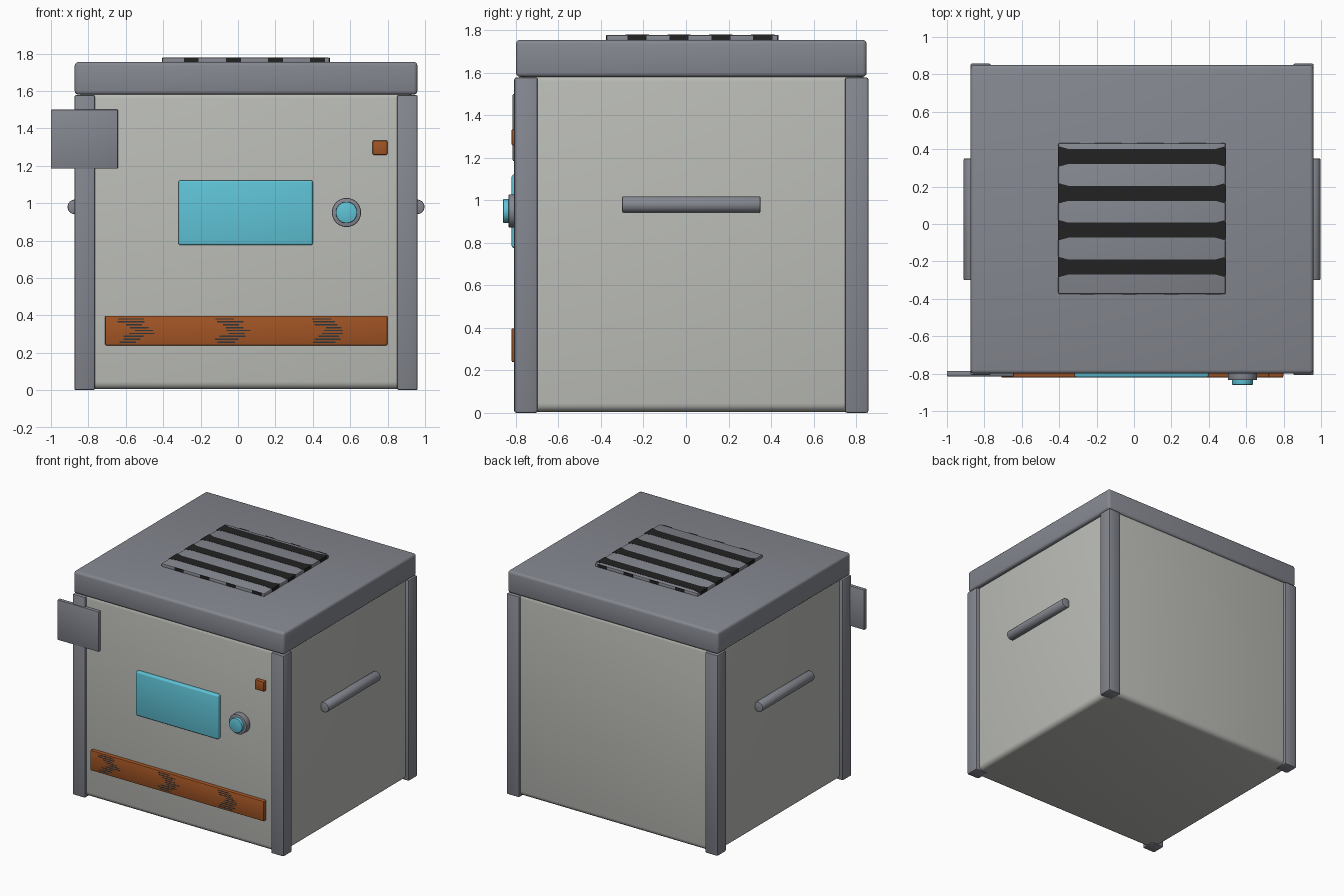
import bpy, bmesh, math, random
from mathutils import Matrix

random.seed(4)
cube = bpy.data.objects.get("Cube")
if cube:
    bpy.data.objects.remove(cube, do_unlink=True)


def material(name, rgb):
    m = bpy.data.materials.new(name)
    m.use_nodes = True
    m.diffuse_color = (*rgb, 1)
    bsdf = next(n for n in m.node_tree.nodes if n.type == 'BSDF_PRINCIPLED')
    bsdf.inputs["Base Color"].default_value = (*rgb, 1)
    bsdf.inputs["Roughness"].default_value = 0.6
    return m


PALE = material("pale grey", (0.50, 0.51, 0.475))
STEEL = material("steel grey", (0.235, 0.245, 0.28))
CYAN = material("cyan", (0.115, 0.55, 0.68))
RUST = material("rust orange", (0.36, 0.09, 0.018))
BLACK = material("black", (0.016, 0.016, 0.016))
SLATE = material("dark slate", (0.025, 0.035, 0.045))

CX, CY = 0.043, 0.025      # middle of the cabinet


def finish(name, bm, mat, bevel=0, segments=3):
    me = bpy.data.meshes.new(name)
    bm.normal_update()
    bm.to_mesh(me)
    bm.free()
    me.materials.append(mat)
    ob = bpy.data.objects.new(name, me)
    bpy.context.collection.objects.link(ob)
    if bevel:
        mod = ob.modifiers.new("Bevel", 'BEVEL')
        mod.width, mod.segments = bevel, segments
        mod.limit_method = 'ANGLE'
        bpy.ops.object.select_all(action='DESELECT')
        ob.select_set(True)
        bpy.context.view_layer.objects.active = ob
        bpy.ops.object.modifier_apply(modifier="Bevel")
        bpy.ops.object.shade_smooth_by_angle(angle=math.radians(40))
    return ob


def add_box(bm, x, y, z):
    size = [b - a for a, b in (x, y, z)]
    mid = [(a + b) / 2 for a, b in (x, y, z)]
    bmesh.ops.create_cube(bm, size=1, matrix=Matrix.Translation(mid) @ Matrix.Diagonal((*size, 1)))


def box(name, x, y, z, mat, bevel=0, segments=3):
    bm = bmesh.new()
    add_box(bm, x, y, z)
    return finish(name, bm, mat, bevel, segments)


def rod(name, centre, radius, length, mat, bevel):
    # Cylinder lying along y
    bm = bmesh.new()
    bmesh.ops.create_cone(bm, cap_ends=True, segments=32, radius1=radius, radius2=radius, depth=length,
                          matrix=Matrix.Translation(centre) @ Matrix.Rotation(math.pi / 2, 4, 'X'))
    return finish(name, bm, mat, bevel, 2)


# Cabinet, corner posts and lid
box("cabinet_body", (CX - 0.89, CX + 0.89), (CY - 0.815, CY + 0.815), (0.005, 1.6), PALE, 0.04, 4)
for sx, side in ((-1, "right"), (1, "left")):
    for sy, end in ((-1, "front"), (1, "back")):
        box(f"{end}_{side}_post",
            sorted((CX + sx * 0.808, CX + sx * 0.918)), sorted((CY + sy * 0.723, CY + sy * 0.833)),
            (0, 1.578), STEEL, 0.01, 2)
    # Side handles
    rod(f"{side}_handle", (CX + sx * 0.915, CY, 0.98), 0.039, 0.65, STEEL, 0.006)
box("lid", (CX - 0.916, CX + 0.916), (CY - 0.825, CY + 0.825), (1.58, 1.755), STEEL, 0.02)

# Raised roof vent
VX0, VX1, VY0, VY1, VZ = -0.405, 0.49, -0.375, 0.432, 1.778
box("roof_vent", (VX0, VX1), (VY0, VY1), (1.74, VZ), STEEL, 0.008, 2)

# Dark slots with flared ends, and matching marks around the vent rim
slots = bmesh.new()
for i in range(4):
    y = -0.23 + i * 0.197
    outline = [(VX0, -0.055), (VX0 + 0.055, -0.04), (VX1 - 0.055, -0.04), (VX1, -0.055),
               (VX1, 0.055), (VX1 - 0.055, 0.04), (VX0 + 0.055, 0.04), (VX0, 0.055)]
    face = slots.faces.new([slots.verts.new((px, y + py, VZ + 0.0005)) for px, py in outline])
    top = bmesh.ops.extrude_face_region(slots, geom=[face])["geom"]
    bmesh.ops.translate(slots, verts=[v for v in top if isinstance(v, bmesh.types.BMVert)],
                        vec=(0, 0, 0.0015))
    for rim in (VX0, VX1):
        add_box(slots, (rim - 0.002, rim + 0.002), (y - 0.045, y + 0.045), (1.755, VZ))
    x = -0.25 + i * 0.225
    for rim in (VY0, VY1):
        add_box(slots, (x - 0.04, x + 0.04), (rim - 0.002, rim + 0.002), (1.755, VZ))
bmesh.ops.recalc_face_normals(slots, faces=slots.faces)
finish("roof_vent_slots", slots, BLACK)

# Front controls
box("side_plate", (-1.0, -0.642), (-0.815, -0.785), (1.185, 1.5), STEEL, 0.004, 2)
box("screen", (-0.318, 0.4), (-0.82, -0.77), (0.775, 1.122), CYAN, 0.012)
box("indicator_light", (0.72, 0.798), (-0.82, -0.77), (1.258, 1.335), RUST, 0.006, 2)
rod("knob_base", (0.58, -0.805, 0.95), 0.078, 0.06, STEEL, 0.006)
rod("knob_cap", (0.58, -0.83, 0.95), 0.057, 0.06, CYAN, 0.004)

# Lower grille with clusters of fine zigzag slits
box("lower_grille", (-0.71, 0.798), (-0.82, -0.77), (0.24, 0.397), RUST, 0.004, 2)
slits = bmesh.new()
for cx in (-0.56, -0.05, 0.47):
    for row in range(9):
        z = 0.257 + row * 0.0155
        x = cx + 0.05 - 0.018 * abs(row - 4) + random.uniform(-0.015, 0.015)
        half = random.uniform(0.04, 0.075)
        add_box(slits, (x - half, x + half), (-0.8208, -0.819), (z - 0.0035, z + 0.0035))
finish("grille_slits", slits, SLATE)
